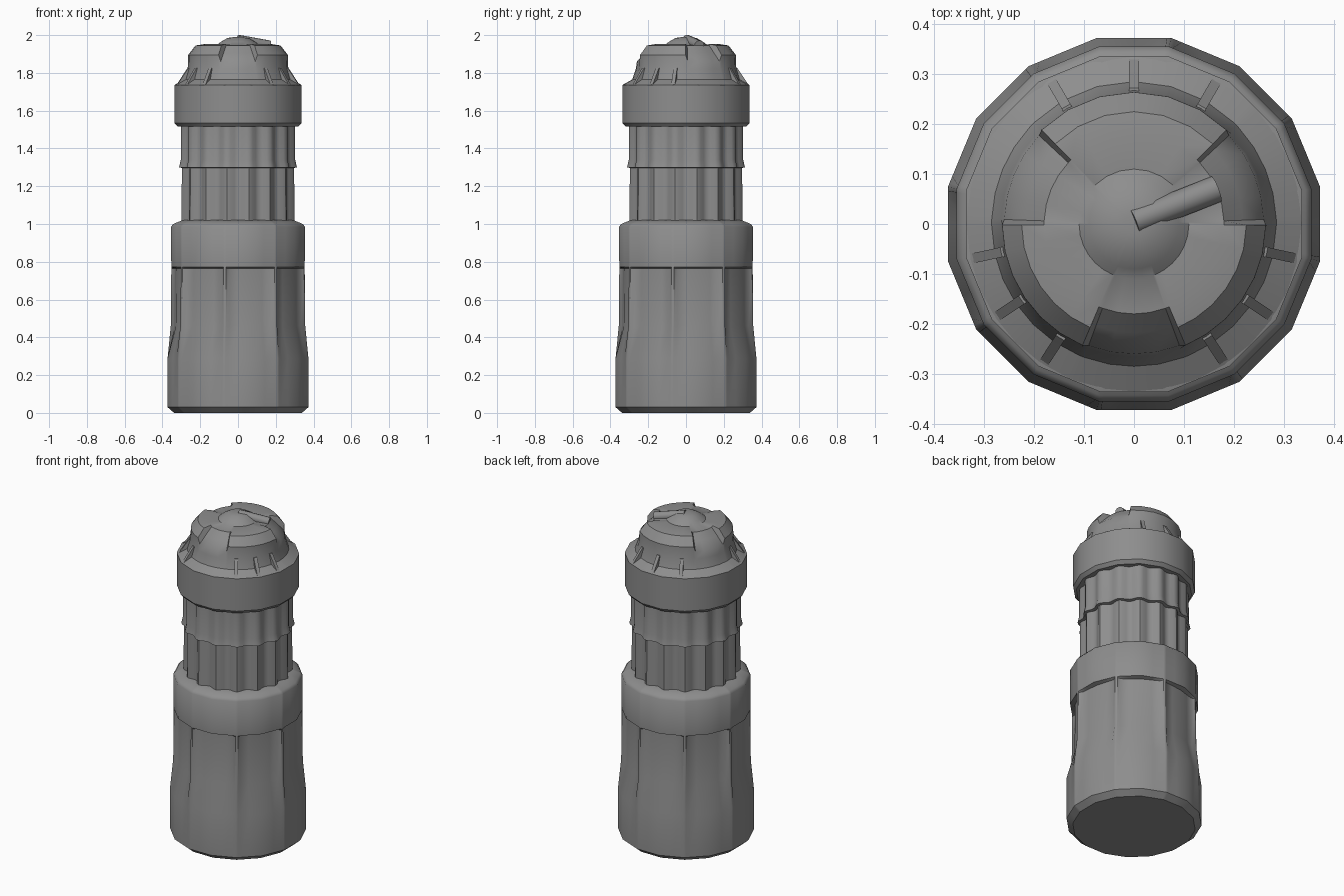
import bpy, bmesh, math
from mathutils import Vector

if "Cube" in bpy.data.objects:
    bpy.data.objects.remove(bpy.data.objects["Cube"])

grey = bpy.data.materials.new("plain grey")
grey.diffuse_color = (0.27, 0.27, 0.27, 1)
grey.use_nodes = True
grey.node_tree.nodes["Principled BSDF"].inputs["Base Color"].default_value = grey.diffuse_color


def finish(ob, angle=40):
    ob.data.materials.clear()
    ob.data.materials.append(grey)
    bpy.ops.object.select_all(action='DESELECT')
    ob.select_set(True)
    bpy.context.view_layer.objects.active = ob
    bpy.ops.object.shade_smooth_by_angle(angle=math.radians(angle))


def loft(name, angles, rows, angle=40):
    """rows: functions of the angle in degrees giving (radius, z)"""
    bm = bmesh.new()
    rings = []
    for row in rows:
        ring = []
        for a in angles:
            r, z = row(a)
            t = math.radians(a)
            ring.append(bm.verts.new((r * math.cos(t), r * math.sin(t), z)))
        rings.append(ring)
    n = len(angles)
    for lo, hi in zip(rings, rings[1:]):
        for i in range(n):
            j = (i + 1) % n
            bm.faces.new((lo[i], lo[j], hi[j], hi[i]))
    bm.faces.new(rings[0][::-1])
    bm.faces.new(rings[-1])
    bmesh.ops.recalc_face_normals(bm, faces=bm.faces)
    me = bpy.data.meshes.new(name)
    bm.to_mesh(me)
    bm.free()
    ob = bpy.data.objects.new(name, me)
    bpy.context.collection.objects.link(ob)
    finish(ob, angle)
    return ob


def poly(r, z):
    """row following a 16-sided outline"""
    def f(a):
        d = (a - 11.25) % 22.5 - 11.25
        return r * math.cos(math.radians(11.25)) / math.cos(math.radians(d)), z
    return f


def groove(r, z):
    """row with eight thin ridges and shallow hollows between"""
    def f(a):
        d = abs((a - 33.75 + 22.5) % 45 - 22.5)
        return (poly(r, z)(a)[0] if d < 2 else r - 0.02 if d < 5 else r - 0.028), z
    return f


# lower body with hollowed grip panels
body_angles = [33.75 + 45 * k + d for k in range(8) for d in (-3.5, -1.2, 0, 1.2, 3.5, 11.25, 22.5, 33.75)]
loft("lower_body", body_angles, [
    poly(.345, 0), poly(.38, .03), poly(.38, .29), groove(.363, .46), groove(.36, .765),
    poly(.36, .772), poly(.362, .985), poly(.35, 1.0), poly(.30, 1.02)])


# fluted neck in two tiers
def flute(r, z, depth):
    return lambda a: (r - depth * (0.5 - 0.5 * math.cos(math.radians(16 * (a - 11.25)))), z)


neck_angles = [11.25 + 22.5 * k / 6 for k in range(96)]
loft("fluted_neck_lower", neck_angles, [flute(.305, 1.0, .026), flute(.303, 1.31, .026)])
loft("fluted_neck_upper", neck_angles, [
    flute(.295, 1.295, .02), flute(.318, 1.30, .022), flute(.309, 1.34, .022), flute(.308, 1.53, .022)])

# collar
sides = [11.25 + 22.5 * k for k in range(16)]
loft("collar", sides, [poly(.325, 1.515), poly(.343, 1.535), poly(.343, 1.735), poly(.325, 1.74)])

# cap with three sloping notches
notches = (270, 22.5, 157.5)


def cap_row(r, z, nr, nz):
    def f(a):
        d = min(abs((a - n + 180) % 360 - 180) for n in notches)
        return (nr, nz) if d < 21 else (r, z)
    return f


cap_angles = sorted({(n + d) % 360 for n in notches for d in (-23, -20.5, -10, 0, 10, 20.5, 23)}
                    | {45 + 15 * k for k in (1, 2, 3, 4, 5)}
                    | {(203 + 11 * k) % 360 for k in range(-1, 4)}
                    | {(303 + 11 * k) % 360 for k in range(0, 5)})
loft("cap", cap_angles, [
    cap_row(.335, 1.737, .335, 1.737), cap_row(.285, 1.765, .285, 1.765),
    cap_row(.266, 1.83, .266, 1.82), cap_row(.264, 1.895, .260, 1.86),
    cap_row(.225, 1.945, .218, 1.905), cap_row(.18, 1.952, .18, 1.945),
    cap_row(.11, 1.95, .11, 1.95), cap_row(.09, 1.965, .09, 1.965),
    cap_row(.055, 1.985, .055, 1.985), cap_row(.02, 1.99, .02, 1.99)], 35)

# thin ribs on the cap shoulder
for k, a in enumerate((60, 90, 120, 192, 214, 237, 303, 326, 348)):
    bm = bmesh.new()
    t = math.radians(a)
    u, v = Vector((math.cos(t), math.sin(t), 0)), Vector((-math.sin(t), math.cos(t), 0))
    outline = ((.25, 1.735), (.333, 1.735), (.322, 1.75), (.272, 1.825), (.25, 1.825))
    pair = [[bm.verts.new(u * r + v * s + Vector((0, 0, z))) for r, z in outline] for s in (-.01, .01)]
    bm.faces.new(pair[0])
    bm.faces.new(pair[1][::-1])
    for i in range(5):
        j = (i + 1) % 5
        bm.faces.new((pair[0][i], pair[1][i], pair[1][j], pair[0][j]))
    bmesh.ops.recalc_face_normals(bm, faces=bm.faces)
    me = bpy.data.meshes.new("shoulder_rib")
    bm.to_mesh(me)
    bm.free()
    ob = bpy.data.objects.new(f"shoulder_rib_{k + 1}", me)
    bpy.context.collection.objects.link(ob)
    finish(ob)

# small pin lying across the top
start, end = Vector((0, .005, 1.975)), Vector((.165, .07, 1.945))
axis = end - start
bpy.ops.mesh.primitive_cylinder_add(vertices=12, radius=.027, depth=axis.length, location=(start + end) / 2)
pin = bpy.context.object
pin.name = "top_pin"
pin.rotation_euler = axis.to_track_quat('Z', 'Y').to_euler()
finish(pin)
